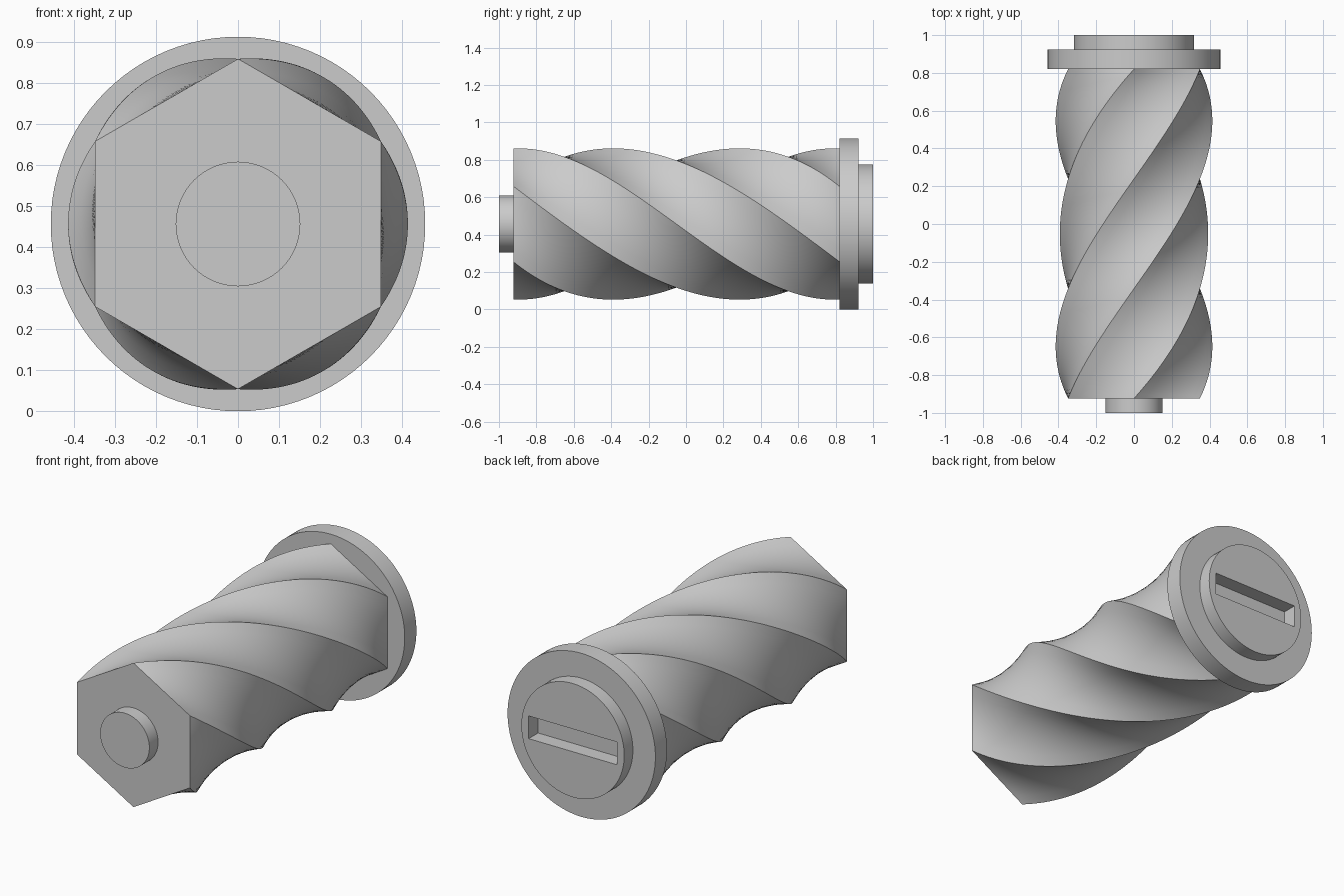
import bpy, bmesh, math
from mathutils import Vector

if "Cube" in bpy.data.objects:
    bpy.data.objects.remove(bpy.data.objects["Cube"])

CZ = 0.457                                   # height of the long axis
Y_BOSS, Y_START, Y_END, Y_STEP, Y_BACK = -1.0, -0.923, 0.82, 0.923, 1.0

grey = bpy.data.materials.new("light_grey")
grey.diffuse_color = (0.6, 0.6, 0.6, 1)
grey.use_nodes = True
grey.node_tree.nodes["Principled BSDF"].inputs["Base Color"].default_value = grey.diffuse_color


def make_object(name, bm):
    bmesh.ops.recalc_face_normals(bm, faces=bm.faces)
    mesh = bpy.data.meshes.new(name)
    bm.to_mesh(mesh)
    bm.free()
    obj = bpy.data.objects.new(name, mesh)
    bpy.context.collection.objects.link(obj)
    mesh.materials.append(grey)
    return obj


def smooth(obj):
    obj.data.polygons.foreach_set("use_smooth", [True] * len(obj.data.polygons))
    obj.data.set_sharp_from_angle(angle=math.radians(30))


def skin(name, rings):
    """Join closed rings of points into a capped solid."""
    bm = bmesh.new()
    loops = [[bm.verts.new(p) for p in ring] for ring in rings]
    n = len(loops[0])
    for a, b in zip(loops, loops[1:]):
        for i in range(n):
            j = (i + 1) % n
            bm.faces.new((a[i], a[j], b[j], b[i]))
    bm.faces.new(loops[0])
    bm.faces.new(loops[-1])
    return make_object(name, bm)


def lathe(name, profile, n=96):
    """Turn (radius, y) points around the long axis."""
    return skin(name, [[(r * math.cos(math.tau * i / n), y,
                         CZ + r * math.sin(math.tau * i / n))
                        for i in range(n)] for r, y in profile])


def corner_path(t, start):
    """Cubic through four hexagon corners, each turned 60 degrees further."""
    p = Vector((0, 0))
    for k in range(4):
        w = 1.0
        for m in range(4):
            if m != k:
                w *= (t - m) / (k - m)
        a = start - k * math.pi / 3
        p += w * 0.403 * Vector((math.cos(a), math.sin(a)))
    return p


# Twisted hexagonal body
STEPS, COLS = 96, 6
rings = []
for s in range(STEPS + 1):
    f = s / STEPS
    y = Y_START + f * (Y_END - Y_START)
    hexagon = [corner_path(3 * f, math.pi / 2 + i * math.pi / 3) for i in range(6)]
    ring = []
    for i in range(6):
        for c in range(COLS):
            p = hexagon[i].lerp(hexagon[(i + 1) % 6], c / COLS)
            ring.append((p.x, y, CZ + p.y))
    rings.append(ring)
smooth(skin("twisted_body", rings))

# Round boss on the front end
smooth(lathe("front_boss", [(0.152, Y_BOSS), (0.152, Y_START)]))

# Flange with a raised disc at the back
head = lathe("flange_head", [(0.457, Y_END), (0.457, Y_STEP),
                             (0.318, Y_STEP), (0.318, Y_BACK)])

# Slot across the disc
bm = bmesh.new()
bmesh.ops.create_cube(bm, size=1)
bmesh.ops.scale(bm, vec=(0.545, 0.2, 0.127), verts=bm.verts)
bmesh.ops.translate(bm, vec=(0, 0.917 + 0.1, CZ), verts=bm.verts)
cutter = make_object("slot_cutter", bm)
cutter.hide_render = True
cut = head.modifiers.new("slot", 'BOOLEAN')
cut.operation, cut.solver, cut.object = 'DIFFERENCE', 'EXACT', cutter
bpy.context.view_layer.update()
deps = bpy.context.evaluated_depsgraph_get()
result = bpy.data.meshes.new_from_object(head.evaluated_get(deps))
head.modifiers.clear()
head.data = result
bpy.data.objects.remove(cutter)
smooth(head)
